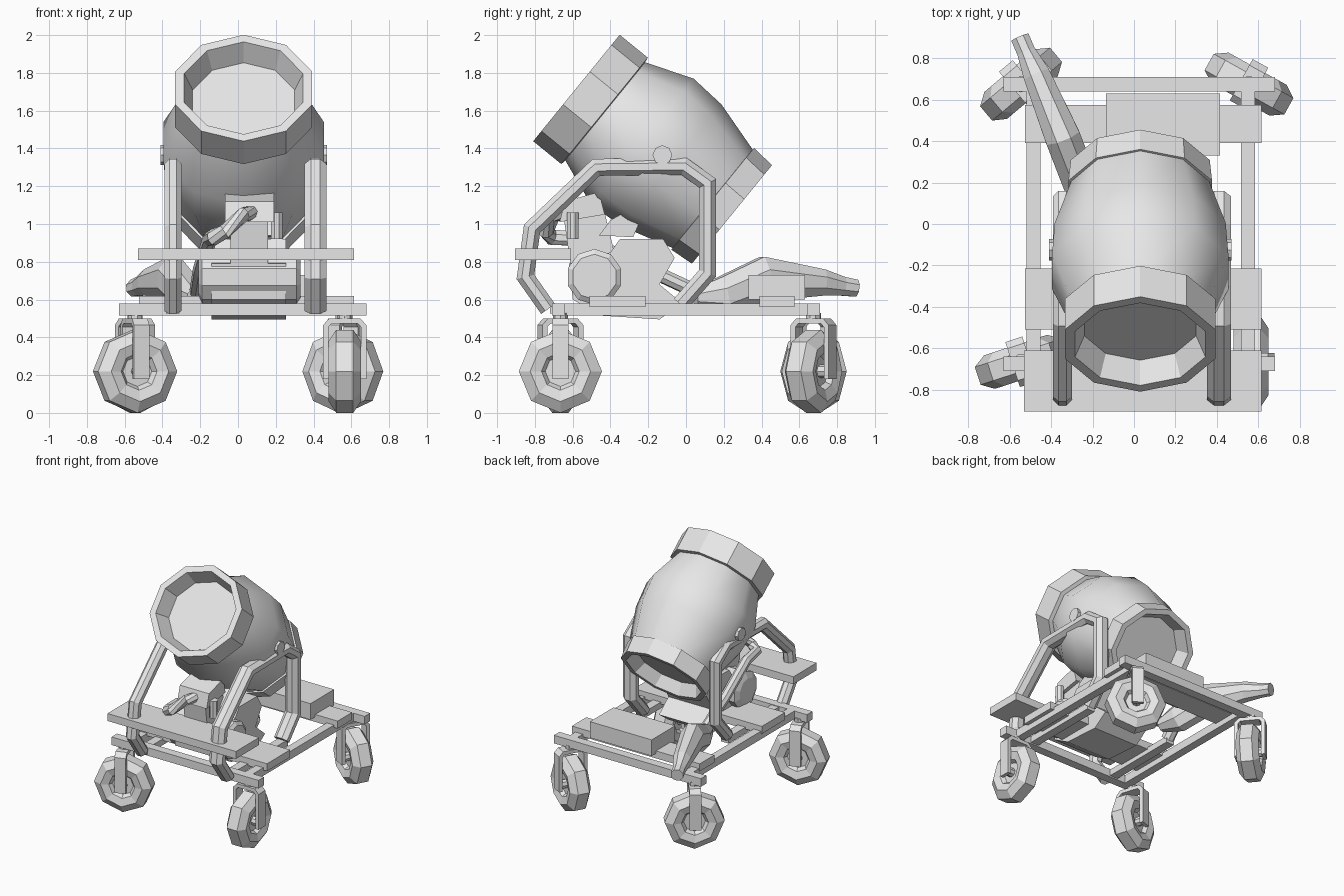
import bpy, bmesh, math
from mathutils import Matrix, Vector

cube = bpy.data.objects.get("Cube")
if cube:
    bpy.data.objects.remove(cube, do_unlink=True)

GREY = (0.8, 0.8, 0.8, 1)
mat = bpy.data.materials.new("plain grey")
mat.use_nodes = True
mat.diffuse_color = GREY
mat.node_tree.nodes["Principled BSDF"].inputs["Base Color"].default_value = GREY

MID = 0.03  # x of the barrel and bracket centre line


def finish(name, bm, matrix=None, smooth=False):
    bmesh.ops.recalc_face_normals(bm, faces=bm.faces)
    for f in bm.faces:
        f.smooth = smooth and len(f.verts) == 4
    mesh = bpy.data.meshes.new(name)
    bm.to_mesh(mesh)
    bm.free()
    mesh.materials.append(mat)
    obj = bpy.data.objects.new(name, mesh)
    bpy.context.collection.objects.link(obj)
    if matrix:
        obj.matrix_world = matrix
    return obj


def skin(bm, rings):
    """Join rings of points with quads and close both ends."""
    loops = [[bm.verts.new(p) for p in ring] for ring in rings]
    n = len(loops[0])
    for a, b in zip(loops, loops[1:]):
        for i in range(n):
            j = (i + 1) % n
            bm.faces.new((a[i], a[j], b[j], b[i]))
    bm.faces.new(loops[0])
    bm.faces.new(loops[-1])


def box(name, x, y, z):
    bm = bmesh.new()
    skin(bm, [[(x[0], y[0], h), (x[1], y[0], h), (x[1], y[1], h), (x[0], y[1], h)] for h in z])
    return finish(name, bm)


def slab(name, x, outline):
    """Side outline in y, z pushed across x."""
    bm = bmesh.new()
    skin(bm, [[(h, y, z) for y, z in outline] for h in x])
    return finish(name, bm)


def lathe(name, profile, sides, matrix, smooth=False, wide=1.0):
    """Profile of (distance along axis, radius) turned around local z."""
    bm = bmesh.new()
    turns = [2 * math.pi * i / sides for i in range(sides)]
    skin(bm, [[(r * math.cos(t), wide * r * math.sin(t), a) for t in turns] for a, r in profile])
    return finish(name, bm, matrix, smooth)


def sweep(name, path, size, sides=8, side=None, matrix=None):
    """Tube along a path with mitred bends; size is (half width, half height) or a list of them."""
    pts = [Vector(p) for p in path]
    sizes = size if isinstance(size, list) else [size] * len(pts)
    side = Vector(side) if side else (pts[-1] - pts[0]).cross(Vector((0, 0, 1)))
    rings = []
    for i, p in enumerate(pts):
        before = (p - pts[max(i - 1, 0)]).normalized()
        after = (pts[min(i + 1, len(pts) - 1)] - p).normalized()
        t = (before + after).normalized()
        miter = 1 / max(0.6, t.dot(after if after.length else before))
        s = (side - t * side.dot(t)).normalized()
        u = t.cross(s) * miter
        k = 1 / math.cos(math.pi / sides)
        turns = [2 * math.pi * (j + 0.5) / sides for j in range(sides)]
        w, h = sizes[i]
        rings.append([p + s * (w * k * math.cos(a)) + u * (h * k * math.sin(a)) for a in turns])
    bm = bmesh.new()
    skin(bm, rings)
    return finish(name, bm, matrix)


def along_x(x, y, z):
    return Matrix.Translation((x, y, z)) @ Matrix.Rotation(math.pi / 2, 4, 'Y')


# Barrel, tilted with its mouth forward and up
axis = Vector((0, 0.776, -0.631)).normalized()
up = Vector((0, 0.631, 0.776)).normalized()
tilt = Matrix((up, axis.cross(up), axis)).transposed().to_4x4()
tilt = Matrix.Translation((MID, -0.58, 1.72)) @ tilt
lathe("barrel_body", [(0.17, 0.325), (0.45, 0.43), (0.65, 0.417), (0.95, 0.33)], 10, tilt, True, 1.04)
lathe("mouth_band", [(0.12, 0.27), (0, 0.315), (0, 0.363), (0.192, 0.363), (0.2, 0.31)], 10, tilt, False, 1.05)
lathe("base_band", [(0.925, 0.3), (0.93, 0.347), (1.061, 0.336), (1.061, 0.295), (0.97, 0.25)],
      10, tilt, False, 1.05)
lathe("pivot_bolt", [(-0.44, 0.052), (0.44, 0.052)], 8, along_x(MID, -0.125, 1.365))

# Bent side brackets that carry the barrel
bend = [(-0.73, 0.55), (-0.85, 0.72), (-0.815, 0.975), (-0.475, 1.3),
        (-0.01, 1.305), (0.115, 1.215), (0.115, 0.74), (-0.03, 0.575)]
for label, x, half in (("right", -0.345, 0.045), ("left", 0.41, 0.058)):
    sweep(label + "_bracket", [(x, y, z) for y, z in bend], (half, 0.045), side=(1, 0, 0))
    box(label + "_bracket_base", (x - 0.035, x + 0.035), (-0.72, 0.0), (0.525, 0.575))

# Flat chassis
for label, y in (("front", -0.675), ("rear", 0.675)):
    box(label + "_cross_rail", (-0.63, 0.68), (y - 0.035, y + 0.035), (0.515, 0.58))
for label, x in (("right", -0.485), ("left", 0.55)):
    box(label + "_long_rail", (x - 0.033, x + 0.033), (-0.68, 0.68), (0.515, 0.58))
box("middle_plank", (-0.525, 0.615), (-0.51, -0.215), (0.56, 0.62))
box("rear_plank", (-0.525, 0.615), (0.39, 0.575), (0.56, 0.62))
box("front_plank", (-0.53, 0.615), (-0.905, -0.61), (0.81, 0.87))
box("rear_case", (-0.135, 0.415), (0.33, 0.63), (0.6, 0.73))

# Swivelling wheels with forks
tyre = [(-0.04, 0.08), (-0.07, 0.1), (-0.085, 0.16), (-0.045, 0.22)]
tyre += [(-a, r) for a, r in reversed(tyre)]
arch = [(-0.1, 0.18), (-0.1, 0.46), (-0.075, 0.487), (0.075, 0.487), (0.1, 0.46), (0.1, 0.18)]
casters = {"front_right": (-0.545, -0.665, 18), "front_left": (0.565, -0.665, 90),
           "rear_right": (-0.545, 0.675, 40), "rear_left": (0.555, 0.675, -29)}
for label, (x, y, turn) in casters.items():
    place = Matrix.Translation((x, y, 0)) @ Matrix.Rotation(math.radians(turn), 4, 'Z')
    hub = place @ Matrix.Translation((0, 0, 0.22)) @ Matrix.Rotation(math.pi / 2, 4, 'X')
    lathe(label + "_wheel", tyre, 8, hub)
    lathe(label + "_axle", [(-0.1, 0.035), (0.1, 0.035)], 8, hub)
    sweep(label + "_fork", [(0, a, z) for a, z in arch], (0.043, 0.014), 4, (1, 0, 0), place)
    lathe(label + "_stem", [(0.48, 0.04), (0.53, 0.04)], 8, place)

# Engine
slab("crankcase", (-0.14, 0.255), [(-0.6, 0.6), (-0.62, 0.79), (-0.4, 0.85), (-0.35, 0.92), (-0.12, 0.92),
                                   (-0.06, 0.82), (-0.14, 0.68), (-0.02, 0.58), (-0.14, 0.495), (-0.45, 0.515)])
lathe("crank_covers", [(-0.27, 0.1), (-0.25, 0.148), (0.25, 0.148), (0.27, 0.12)], 10,
      along_x(0.06, -0.485, 0.72))
slab("engine_cylinder", (-0.04, 0.16), [(-0.645, 1.02), (-0.43, 1.06), (-0.36, 0.77), (-0.61, 0.77)])
slab("engine_head", (-0.07, 0.19), [(-0.67, 1.01), (-0.64, 1.12), (-0.46, 1.17), (-0.43, 1.05)])
slab("carburettor", (0, 0.18), [(-0.46, 0.94), (-0.4, 1.02), (-0.33, 1.06), (-0.25, 1.0), (-0.28, 0.93)])
sweep("intake_pipe", [(0.205, -0.6, 0.92), (0.205, -0.6, 1.06)], (0.03, 0.03), side=(1, 0, 0))

# Exhaust pipe and muffler
sweep("exhaust_pipe", [(0.08, -0.62, 1.06), (0.03, -0.7, 1.05), (-0.07, -0.74, 0.96), (-0.13, -0.71, 0.93),
                       (-0.15, -0.55, 0.92), (-0.2, -0.2, 0.76), (-0.22, 0.08, 0.63)], (0.036, 0.036))
sweep("muffler", [(-0.22, 0.05, 0.61), (-0.26, 0.2, 0.62), (-0.345, 0.42, 0.71),
                  (-0.47, 0.72, 0.69), (-0.52, 0.83, 0.67), (-0.55, 0.9, 0.66)],
      [(0.05, 0.05), (0.085, 0.1), (0.085, 0.115), (0.065, 0.07), (0.045, 0.05), (0.045, 0.045)])
